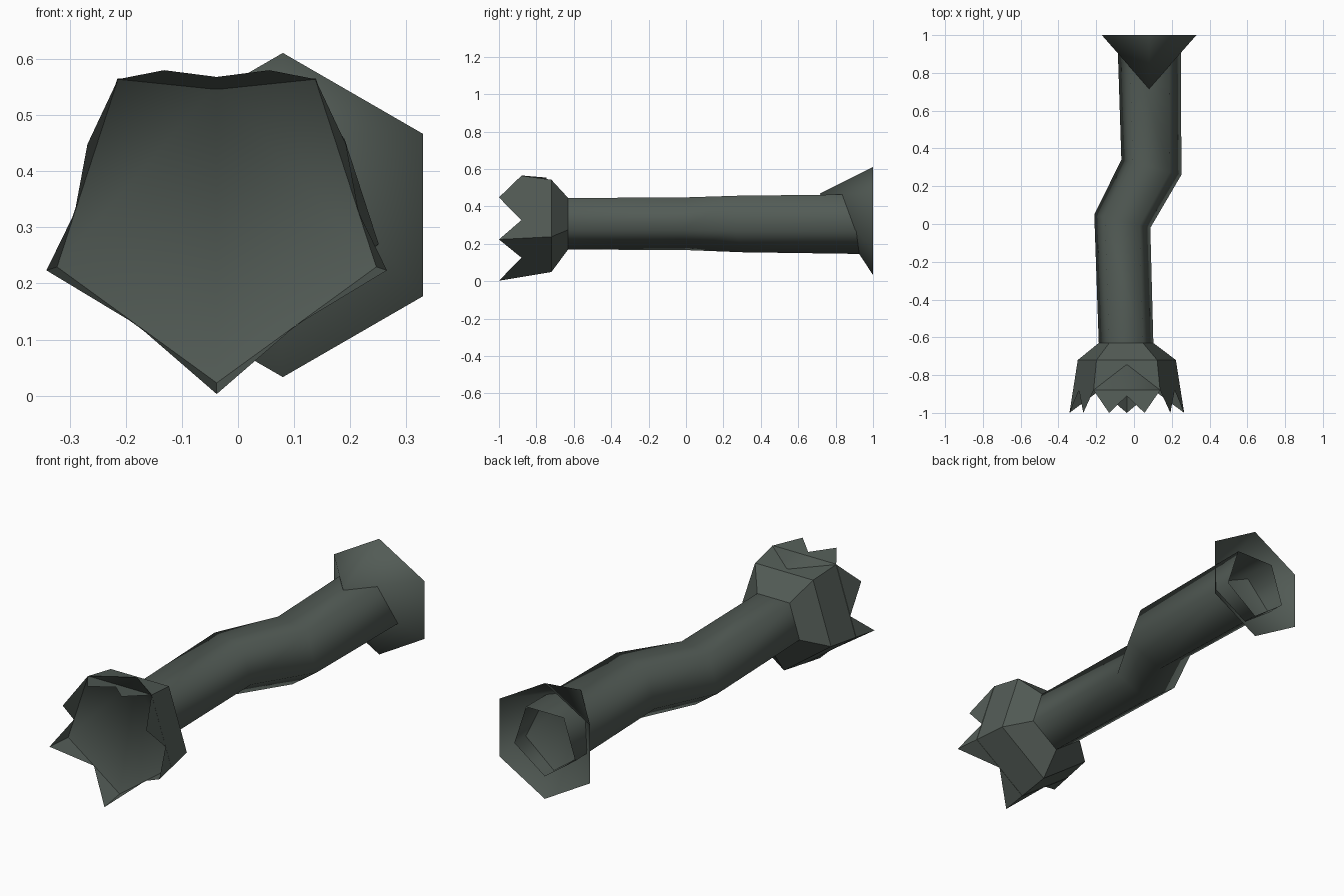
import bpy, math
from mathutils import Vector

if "Cube" in bpy.data.objects:
    bpy.data.objects.remove(bpy.data.objects["Cube"])

CZ = 0.322          # height of the long axis
CUP_X, HORN_X = -0.038, 0.08

mat = bpy.data.materials.new("dark_grey_green")
mat.diffuse_color = (0.085, 0.105, 0.092, 1)
mat.use_nodes = True
mat.node_tree.nodes["Principled BSDF"].inputs["Base Color"].default_value = mat.diffuse_color


def make(name, verts, faces, smooth):
    me = bpy.data.meshes.new(name)
    me.from_pydata([tuple(v) for v in verts], [], faces)
    me.materials.append(mat)
    for p in me.polygons:
        p.use_smooth = smooth
    ob = bpy.data.objects.new(name, me)
    bpy.context.collection.objects.link(ob)
    return ob


def ring(cx, y, r, n, skew=0.0):
    """n-gon around the long axis, first corner at the bottom."""
    out = []
    for k in range(n):
        a = -math.pi / 2 + 2 * math.pi * k / n
        dx = r * math.cos(a)
        out.append(Vector((cx + dx, y + skew * dx, CZ + r * math.sin(a))))
    return out


def bridge(a, b, n):
    return [(a + k, a + (k + 1) % n, b + (k + 1) % n, b + k) for k in range(n)]


# Bent five-sided tube, open at the ends: (x, y, radius, mitre skew)
path = [(-0.042, -0.63, 0.152, 0), (-0.062, 0.015, 0.156, -0.24),
        (0.092, 0.30, 0.167, -0.25), (HORN_X, 1.0, 0.177, 0)]
verts, faces = [], []
for i, (x, y, r, s) in enumerate(path):
    verts += ring(x, y, r, 5, s)
    if i:
        faces += bridge(5 * i - 5, 5 * i, 5)
make("bent_tube", verts, faces, True)


# Flared cup with a toothed rim
def cup_radius(y):
    return 0.273 + (-0.72 - y) * 0.165


def rim_point(side, frac, y):
    c = ring(CUP_X, y, cup_radius(y), 5)
    return c[side].lerp(c[(side + 1) % 5], frac)


TIP, NOTCH = -1.0, -0.88
rim = [[(0, TIP), (.5, NOTCH)],
       [(0, TIP), (.29, NOTCH), (.63, TIP)],
       [(0, NOTCH), (.25, TIP), (.5, -0.91), (.75, TIP)],
       [(0, NOTCH), (.37, TIP), (.71, NOTCH)],
       [(0, TIP), (.5, NOTCH)]]
verts = ring(-0.042, -0.63, 0.152, 5) + ring(CUP_X, -0.72, cup_radius(-0.72), 5)
faces = bridge(5, 0, 5)
starts = []
for side, pts in enumerate(rim):
    starts.append(len(verts))
    verts += [rim_point(side, f, y) for f, y in pts]
for side, pts in enumerate(rim):
    nxt = (side + 1) % 5
    edge = [starts[side] + j for j in range(len(pts))] + [starts[nxt]]
    faces.append(tuple(edge + [5 + nxt, 5 + side]))
make("toothed_cup", verts, faces, False)


# Open skewed cones: the cup lining and the horn at the far end
def open_cone(name, cx, y, r, n, apex):
    vs = ring(cx, y, r, n) + [Vector(apex)]
    make(name, vs, [(k, (k + 1) % n, n) for k in range(n)], True)


open_cone("cup_lining", CUP_X, -0.88, 0.301, 5, (CUP_X, -0.745, 0.554))
open_cone("end_horn", HORN_X, 1.0, 0.289, 6, (HORN_X, 0.715, 0.468))
